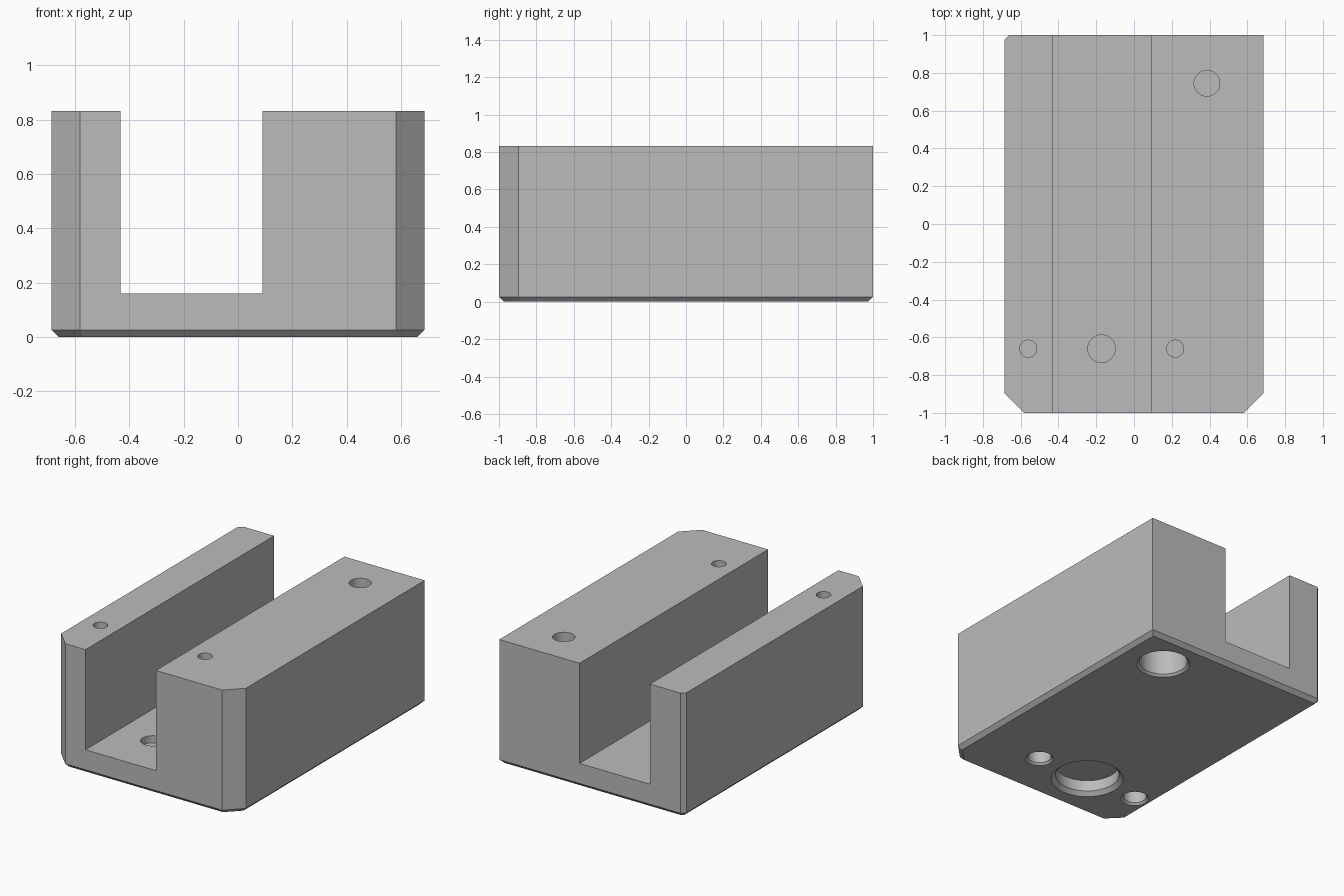
import bpy, bmesh, math

if "Cube" in bpy.data.objects:
    bpy.data.objects.remove(bpy.data.objects["Cube"])

# Overall dimensions
HX, HY, TOP = 0.686, 1.0, 0.832
BEVEL = 0.026          # chamfer around the underside
CORNER = 0.104         # front vertical chamfers
SMALL = 0.026          # rear chamfer on the narrow wall
SLOT_L, SLOT_R, FLOOR = -0.432, 0.09, 0.16

grey = bpy.data.materials.new("plain grey")
grey.use_nodes = True
grey.diffuse_color = (0.5, 0.5, 0.5, 1)
grey.node_tree.nodes["Principled BSDF"].inputs["Base Color"].default_value = (0.5, 0.5, 0.5, 1)


def make_object(name, bm):
    bmesh.ops.recalc_face_normals(bm, faces=bm.faces)
    mesh = bpy.data.meshes.new(name)
    bm.to_mesh(mesh)
    bm.free()
    mesh.materials.append(grey)
    obj = bpy.data.objects.new(name, mesh)
    bpy.context.collection.objects.link(obj)
    return obj


def prism(name, outline, z0, z1, bevel=0):
    """Extrude an outline upward, with an optional chamfer below it."""
    bm = bmesh.new()
    base = bm.faces.new([bm.verts.new((x, y, z0)) for x, y in outline])
    up = bmesh.ops.extrude_face_region(bm, geom=[base], use_keep_orig=True)
    for v in up["geom"]:
        if isinstance(v, bmesh.types.BMVert):
            v.co.z = z1
    bmesh.ops.recalc_face_normals(bm, faces=bm.faces)
    if bevel:
        bottom = min(bm.faces, key=lambda f: f.calc_center_median().z)
        bmesh.ops.inset_region(bm, faces=[bottom], thickness=bevel,
                               use_even_offset=True)
        for v in bottom.verts:
            v.co.z = z0 - bevel
    return make_object(name, bm)


def lathe(name, x, y, profile, sides=64):
    """Closed round cutter from (radius, height) rings."""
    bm = bmesh.new()
    rings = [[bm.verts.new((x + r * math.cos(math.tau * i / sides),
                            y + r * math.sin(math.tau * i / sides), z))
              for i in range(sides)] for r, z in profile]
    for a, b in zip(rings, rings[1:]):
        for i in range(sides):
            j = (i + 1) % sides
            bm.faces.new((a[i], a[j], b[j], b[i]))
    bm.faces.new(rings[0][::-1])
    bm.faces.new(rings[-1])
    return make_object(name, bm)


# Block with chamfered corners and chamfered underside
body = prism("slotted_block", [
    (-HX, -HY + CORNER), (-HX + CORNER, -HY), (HX - CORNER, -HY),
    (HX, -HY + CORNER), (HX, HY), (-HX + SMALL, HY), (-HX, HY - SMALL)],
    BEVEL, TOP, BEVEL)

# Channel running front to back
cutters = [prism("channel_cutter", [
    (SLOT_L, -1.2), (SLOT_R, -1.2), (SLOT_R, 1.2), (SLOT_L, 1.2)], FLOOR, 1.0)]

# Holes: x, y, shaft radius, bore radius, rim chamfer, bore depth, top surface
holes = {
    "rear_screw": (0.386, 0.745, 0.068, 0.15, 0.015, 0.5, TOP),
    "left_screw": (0.218, -0.66, 0.045, 0.073, 0.014, 0.5, TOP),
    "right_screw": (-0.56, -0.66, 0.045, 0.073, 0.014, 0.5, TOP),
    "channel_screw": (-0.172, -0.66, 0.073, 0.198, 0.026, 0.1, FLOOR),
}
SKIN = 0.012           # thin web left between bore and shaft
for name, (x, y, shaft, bore, rim, depth, surface) in holes.items():
    cutters.append(lathe(name + "_bore_cutter", x, y, [
        (bore + 2 * rim, -rim), (bore, rim), (bore, depth)]))
    cutters.append(lathe(name + "_shaft_cutter", x, y, [
        (shaft, depth + SKIN), (shaft, surface + 0.1)]))

for cutter in cutters:
    mod = body.modifiers.new(cutter.name, "BOOLEAN")
    mod.operation = "DIFFERENCE"
    mod.solver = "EXACT"
    mod.object = cutter
    cutter.hide_render = True
    cutter.hide_viewport = True

# Bake the cuts and drop the helpers
bpy.context.view_layer.update()
graph = bpy.context.evaluated_depsgraph_get()
body.data = bpy.data.meshes.new_from_object(body.evaluated_get(graph))
body.modifiers.clear()
for cutter in cutters:
    bpy.data.objects.remove(cutter)

# Smooth bore walls, crisp edges
bpy.ops.object.select_all(action="DESELECT")
bpy.context.view_layer.objects.active = body
body.select_set(True)
bpy.ops.object.shade_smooth_by_angle(angle=math.radians(20))
